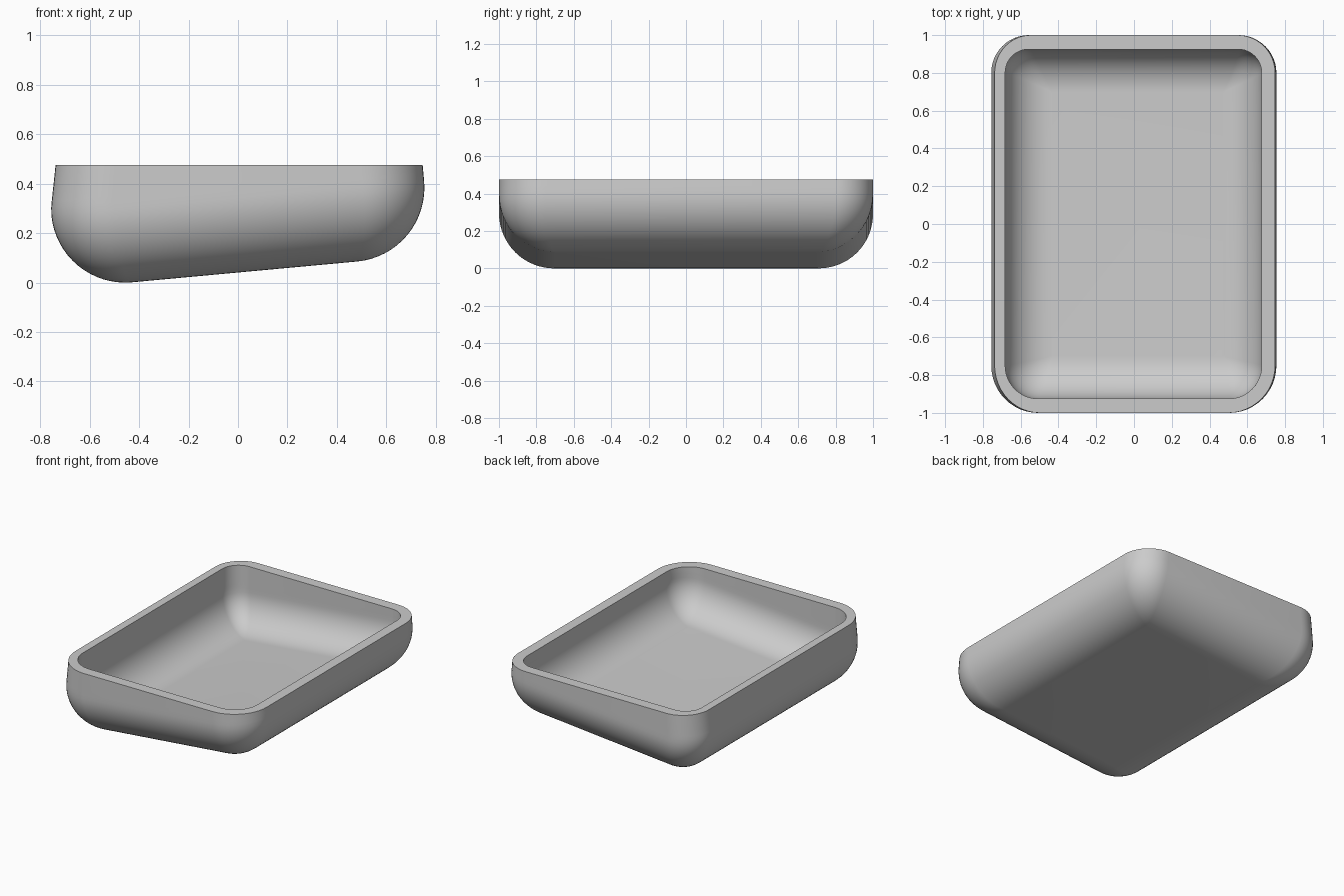
import bpy, bmesh, math
from mathutils import Matrix, Vector

if "Cube" in bpy.data.objects:
    bpy.data.objects.remove(bpy.data.objects["Cube"], do_unlink=True)

TILT = math.atan2(0.084, 0.91)      # floor rises towards +x
PIVOT = Vector((-0.001, 0, 0.342))
PLACE = Matrix.Translation(PIVOT) @ Matrix.Rotation(-TILT, 4, 'Y')
RIM_Z = 0.475
HALF_X, HALF_Y = 0.757, 1.0
FILLET, WALL = 0.3, 0.075
FRONT_R, BACK_R = 0.25, 0.2
CORNER_STEPS, FILLET_STEPS = 12, 16


def outline(hx, hy, front_r, back_r):
    """Rounded rectangle, counter-clockwise from the +x side."""
    points = []
    for k, (sx, sy) in enumerate([(1, 1), (-1, 1), (-1, -1), (1, -1)]):
        r = max(0.006, back_r if sy > 0 else front_r)
        for i in range(CORNER_STEPS + 1):
            a = math.pi / 2 * (k + i / CORNER_STEPS)
            points.append((sx * (hx - r) + r * math.cos(a),
                           sy * (hy - r) + r * math.sin(a)))
    return points


def skin(bm, low, high):
    """Quads between two rings of equal length."""
    n = len(low)
    for i in range(n):
        j = (i + 1) % n
        bm.faces.new((low[i], low[j], high[j], high[i]))


def shell(bm, inset, lean_left, lean_right):
    """Open tub with a filleted floor, tilted but level at the rim; returns the rim ring."""
    fillet = FILLET - inset
    levels = []
    for i in range(FILLET_STEPS + 1):
        a = math.pi / 2 * i / FILLET_STEPS
        levels.append((-fillet * math.cos(a), fillet * (1 - math.sin(a)), 0))
    # Upper wall eases into its lean
    levels += [(0.03, 0, 0.01), (0.055, 0, 0.032), (0.4, 0, 0.377)]
    rings = []
    for h, d, lean in levels:
        scale = 1 - d / fillet
        hx, hy = HALF_X - inset - d, HALF_Y - inset - d
        ring = []
        for x, y in outline(hx, hy, (FRONT_R - inset) * scale, (BACK_R - inset) * scale):
            t = (x / hx + 1) / 2
            shift = lean * (lean_left * (1 - t) + lean_right * t)
            ring.append(bm.verts.new(PLACE @ Vector((x + shift, y, h))))
        rings.append(ring)
    # Shorten the last wall segment to end level
    for below, top in zip(rings[-2], rings[-1]):
        f = (RIM_Z - below.co.z) / (top.co.z - below.co.z)
        top.co = below.co.lerp(top.co, f)
    bm.faces.new(rings[0])
    for low, high in zip(rings, rings[1:]):
        skin(bm, low, high)
    return rings[-1]


# Outer and inner skins joined by a flat rim
bm = bmesh.new()
outer_rim = shell(bm, 0, 0.2, 0)
inner_rim = shell(bm, WALL, 0.093, 0.093)
skin(bm, outer_rim, inner_rim)
bmesh.ops.recalc_face_normals(bm, faces=bm.faces[:])
mesh = bpy.data.meshes.new("tray")
bm.to_mesh(mesh)
bm.free()
tray = bpy.data.objects.new("tray", mesh)
bpy.context.collection.objects.link(tray)

# Plain grey material
grey = bpy.data.materials.new("light_grey")
grey.use_nodes = True
colour = (0.6, 0.6, 0.6, 1)
grey.diffuse_color = colour
grey.node_tree.nodes["Principled BSDF"].inputs["Base Color"].default_value = colour
mesh.materials.append(grey)

bpy.ops.object.select_all(action='DESELECT')
tray.select_set(True)
bpy.context.view_layer.objects.active = tray
bpy.ops.object.shade_smooth_by_angle(angle=math.radians(35))
